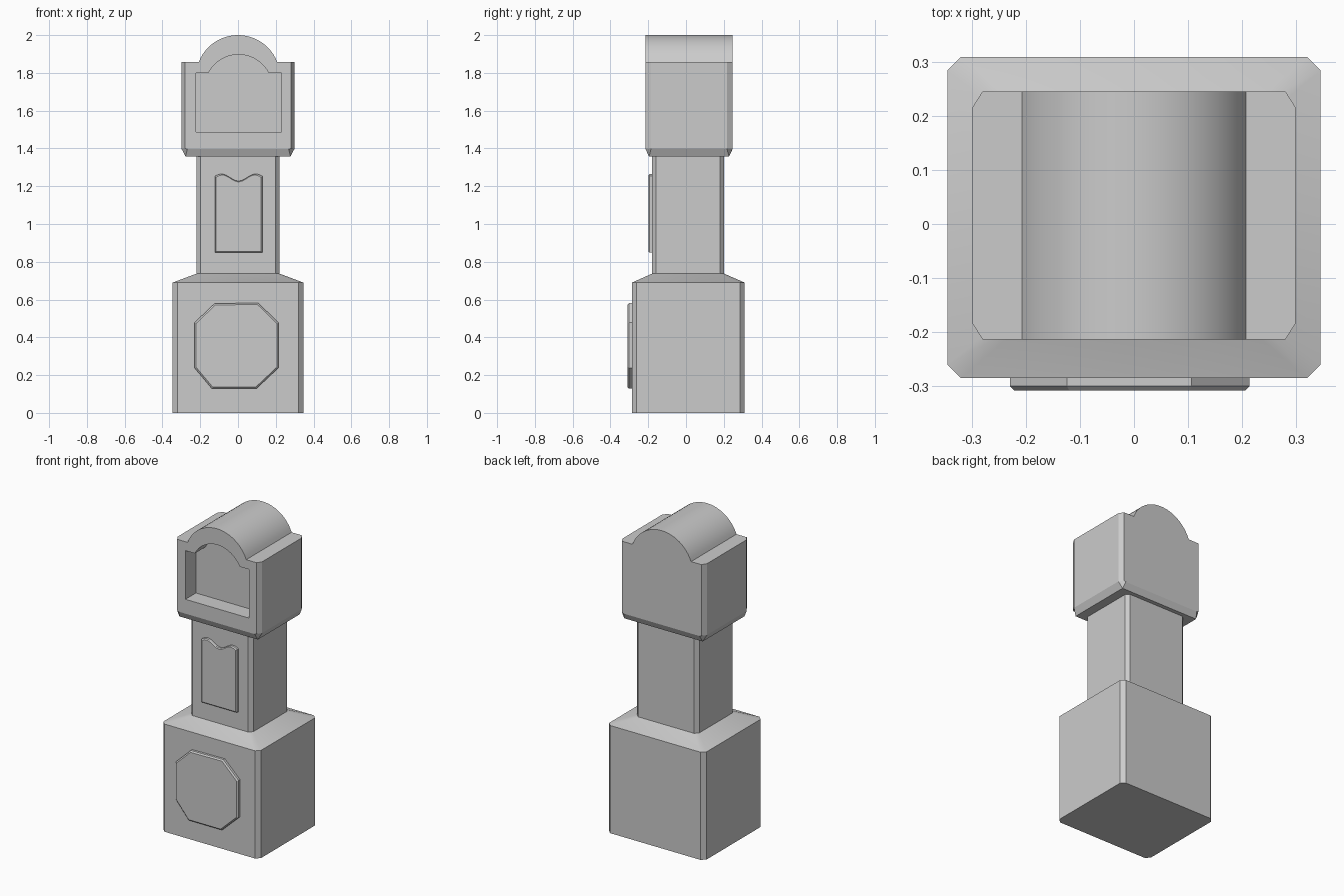
import bpy, bmesh, math

if "Cube" in bpy.data.objects:
    bpy.data.objects.remove(bpy.data.objects["Cube"])


def loft(name, rings, smooth=True):
    """Closed solid through rings that share one vertex count."""
    bm = bmesh.new()
    vr = [[bm.verts.new(p) for p in r] for r in rings]
    n = len(rings[0])
    for a, b in zip(vr, vr[1:]):
        for i in range(n):
            j = (i + 1) % n
            bm.faces.new((a[i], a[j], b[j], b[i]))
    bm.faces.new(vr[0])
    bm.faces.new(vr[-1])
    bmesh.ops.recalc_face_normals(bm, faces=bm.faces)
    me = bpy.data.meshes.new(name)
    bm.to_mesh(me)
    bm.free()
    ob = bpy.data.objects.new(name, me)
    bpy.context.collection.objects.link(ob)
    if smooth:
        smooth_by_angle(ob)
    return ob


def smooth_by_angle(ob):
    bpy.ops.object.select_all(action='DESELECT')
    ob.select_set(True)
    bpy.context.view_layer.objects.active = ob
    bpy.ops.object.shade_smooth_by_angle(angle=math.radians(18))


def chamfer_rect(hx, y0, y1, c, z):
    """Rectangle in plan with cut corners."""
    return [(-hx, y0 + c, z), (-hx + c, y0, z), (hx - c, y0, z), (hx, y0 + c, z),
            (hx, y1 - c, z), (hx - c, y1, z), (-hx + c, y1, z), (-hx, y1 - c, z)]


def arc(half, z0, z1, n, cx=0.0):
    """Circular arc from +half to -half, from height z0 up to z1."""
    h = z1 - z0
    r = (half * half + h * h) / (2 * h)
    zc = z1 - r
    a = math.asin(half / r)
    return [(cx + r * math.sin(a - 2 * a * i / n), zc + r * math.cos(a - 2 * a * i / n))
            for i in range(n + 1)]


def raised_panel(name, pts, y_back, y_front, inset):
    """Raised front panel with a softened front rim."""
    xs, zs = [p[0] for p in pts], [p[1] for p in pts]
    cx, cz = (min(xs) + max(xs)) / 2, (min(zs) + max(zs)) / 2
    sx = 1 - 2 * inset / (max(xs) - min(xs))
    sz = 1 - 2 * inset / (max(zs) - min(zs))
    y_mid = y_front + inset
    front = [(cx + (x - cx) * sx, y_front, cz + (z - cz) * sz) for x, z in pts]
    return loft(name, [[(x, y_back, z) for x, z in pts],
                       [(x, y_mid, z) for x, z in pts], front])


# Case: wide base, sloped shoulder and narrow trunk
loft("case_base_and_trunk", [
    chamfer_rect(0.346, -0.286, 0.31, 0.025, 0.0),
    chamfer_rect(0.346, -0.286, 0.31, 0.025, 0.69),
    chamfer_rect(0.22, -0.18, 0.202, 0.022, 0.737),
    chamfer_rect(0.22, -0.18, 0.202, 0.022, 1.37)])

# Hood: arched profile with cut front, back and lower edges
Z_LOW, Z_CUT, Z_SHOULDER = 1.357, 1.40, 1.857
profile = ([(-0.278, Z_LOW), (0.278, Z_LOW), (0.30, Z_CUT), (0.30, Z_SHOULDER)]
           + arc(0.208, Z_SHOULDER, 2.0, 24)
           + [(-0.30, Z_SHOULDER), (-0.30, Z_CUT)])


def hood_full(y, y_low):
    return [(x, y_low if z == Z_LOW else y, z) for x, z in profile]


def hood_end(y):
    ring = []
    for x, z in profile:
        lim = 0.268 if z == Z_LOW else 0.281
        ring.append((max(-lim, min(lim, x)), y, max(z, Z_CUT - (0.004 if z == Z_LOW else 0))))
    return ring


hood = loft("hood", [hood_end(-0.214), hood_full(-0.184, -0.196),
                     hood_full(0.216, 0.228), hood_end(0.246)], smooth=False)

# Arched dial recess cut into the hood front
dial = ([(-0.223, 1.488), (0.229, 1.488), (0.229, 1.80)]
        + arc(0.159, 1.80, 1.897, 20, 0.003) + [(-0.223, 1.80)])
cutter = loft("dial_cutter", [[(x, y, z) for x, z in dial] for y in (-0.3, -0.108)], smooth=False)
cutter.hide_render = True
mod = hood.modifiers.new("dial_recess", 'BOOLEAN')
mod.operation, mod.solver, mod.object = 'DIFFERENCE', 'EXACT', cutter
bpy.context.view_layer.objects.active = hood
bpy.ops.object.modifier_apply(modifier=mod.name)
bpy.data.objects.remove(cutter, do_unlink=True)
smooth_by_angle(hood)

# Trunk door with a wavy top
wave = []
N = 24
for i in range(N + 1):
    t = 1 - 2 * i / N
    z = 1.2465 - 0.0185 * math.cos(math.pi * t / 0.72)
    wave.append((0.003 + 0.126 * t, z))
raised_panel("trunk_door", [(-0.123, 0.848), (0.129, 0.848)] + wave, -0.17, -0.199, 0.006)

# Octagonal base panel
octagon = [(-0.138, 0.128), (0.097, 0.128), (0.214, 0.238), (0.214, 0.478),
           (0.107, 0.582), (-0.124, 0.579), (-0.23, 0.478), (-0.23, 0.238)]
raised_panel("base_panel", octagon, -0.27, -0.309, 0.008)
